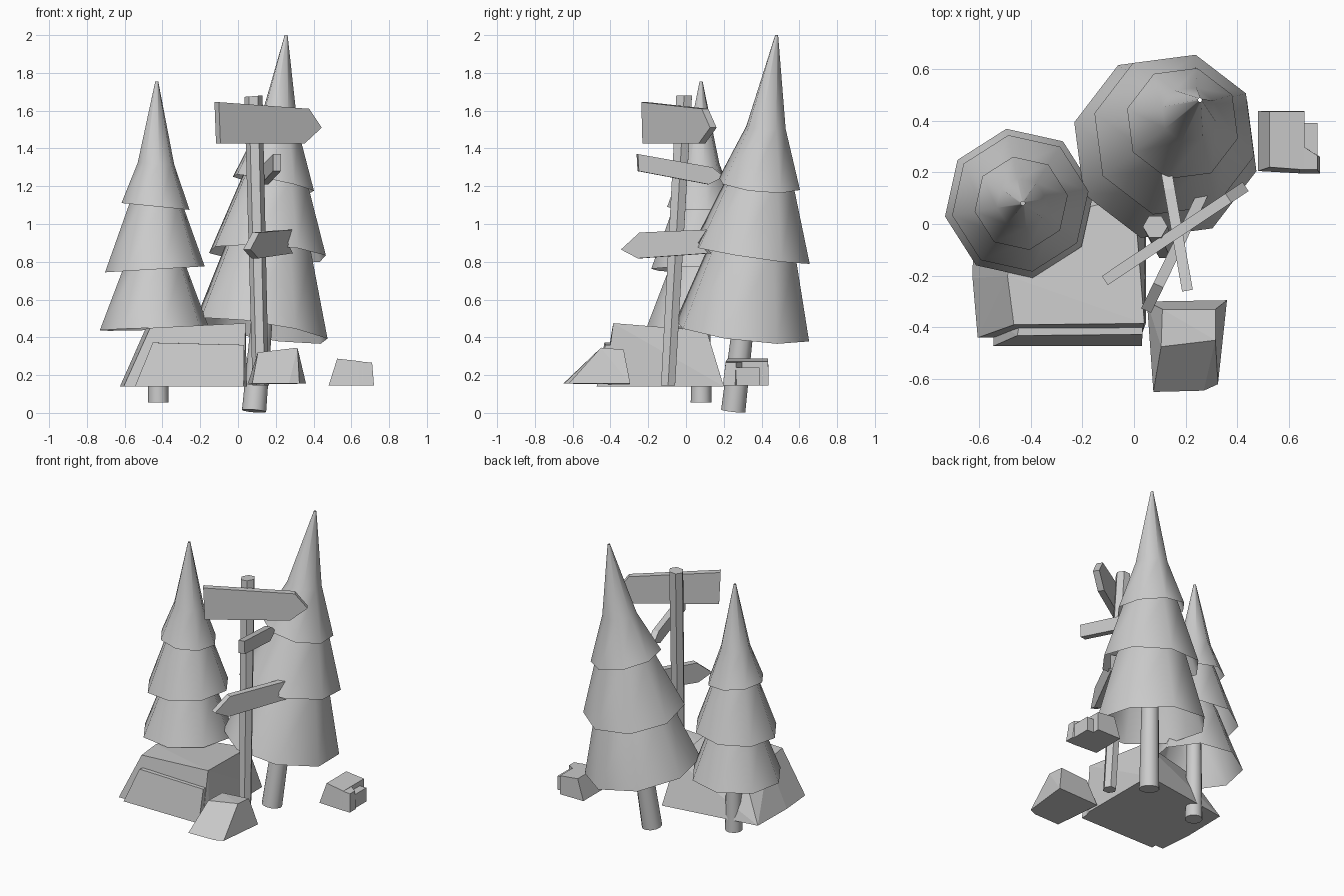
import bpy, bmesh
from math import radians, cos, sin
from mathutils import Vector

if "Cube" in bpy.data.objects:
    bpy.data.objects.remove(bpy.data.objects["Cube"])


def finish(name, bm, smooth=False, closed=True):
    if closed:
        bmesh.ops.recalc_face_normals(bm, faces=bm.faces)
    me = bpy.data.meshes.new(name)
    bm.to_mesh(me)
    bm.free()
    ob = bpy.data.objects.new(name, me)
    bpy.context.collection.objects.link(ob)
    if smooth:
        me.shade_smooth()
        me.set_sharp_from_angle(angle=radians(60))
    return ob


def loft(name, rings, sides, turn, smooth=True, caps=True):
    """Stack of tilted rings: (centre, radius, (slope_x, slope_y))."""
    bm = bmesh.new()
    loops = []
    for c, r, (tx, ty) in rings:
        loop = []
        for i in range(sides):
            a = radians(turn + 360 * i / sides)
            dx, dy = r * cos(a), r * sin(a)
            loop.append(bm.verts.new((c[0] + dx, c[1] + dy, c[2] - tx * dx - ty * dy)))
        loops.append(loop)
    for lo, hi in zip(loops, loops[1:]):
        for i in range(sides):
            j = (i + 1) % sides
            bm.faces.new((lo[i], lo[j], hi[j], hi[i]))
    if caps:
        bm.faces.new(loops[0][::-1])
        bm.faces.new(loops[-1])
    return finish(name, bm, smooth, caps)


def rock(name, *hulls):
    """Rock made of one or more convex chunks."""
    bm = bmesh.new()
    for pts in hulls:
        vs = [bm.verts.new(p) for p in pts]
        res = bmesh.ops.convex_hull(bm, input=vs)
        junk = [v for v in res["geom_interior"] if isinstance(v, bmesh.types.BMVert)]
        bmesh.ops.delete(bm, geom=junk, context='VERTS')
    bmesh.ops.dissolve_limit(bm, angle_limit=radians(2), verts=bm.verts, edges=bm.edges)
    return finish(name, bm)


def sign(name, start, tip, outline, thick=0.042):
    """Board in a vertical plane; outline is (distance from start, z)."""
    s, t = Vector(start), Vector(tip)
    d = (t - s).normalized()
    n = Vector((-d.y, d.x)) * thick / 2
    bm = bmesh.new()
    sides = []
    for k in (-1, 1):
        sides.append([bm.verts.new((*(s + d * u + n * k), z)) for u, z in outline])
    a, b = sides
    bm.faces.new(a)
    bm.faces.new(b[::-1])
    for i in range(len(a)):
        j = (i + 1) % len(a)
        bm.faces.new((a[i], b[i], b[j], a[j]))
    return finish(name, bm)


def tree(name, foot, tip, turn, trunk_r, trunk_top, layers, shift=0.0):
    """Leaning trunk plus open overlapping skirts; layer = (tilt, [(z, radius)...])."""
    f, t = Vector(foot), Vector(tip)

    def at(z):
        return f.lerp(t, (z - f.z) / (t.z - f.z))
    lean = ((t.x - f.x) / (t.z - f.z), (t.y - f.y) / (t.z - f.z))
    loft(name + "_trunk", [(at(f.z), trunk_r, lean), (at(trunk_top), trunk_r * 0.85, lean)], 12, 0)
    f.x += shift
    for i, (tilt, prof) in enumerate(layers):
        rings = [(at(z), r, tilt if k == 0 else (tilt[0] / 2, tilt[1] / 2))
                 for k, (z, r) in enumerate(prof)]
        loft(f"{name}_foliage_{i + 1}", rings, 8, turn, True, caps=False)


# Trees
tree("small_tree", (-0.422, 0.08, 0.055), (-0.43, 0.08, 1.755), 10, 0.055, 0.6, [
    ((-0.03, 0.02), [(0.445, 0.293), (0.78, 0.165), (0.86, 0.135)]),
    ((-0.06, 0.0), [(0.76, 0.268), (1.10, 0.145), (1.17, 0.12)]),
    ((0.1, 0.0), [(1.093, 0.183), (1.32, 0.098), (1.755, 0.008)]),
], shift=-0.025)
tree("large_tree", (0.085, 0.25, 0.01), (0.255, 0.48, 2.0), 30, 0.064, 0.6, [
    ((0.15, 0.12), [(0.435, 0.365), (0.87, 0.235), (0.95, 0.20)]),
    ((0.06, 0.15), [(0.84, 0.32), (1.22, 0.185), (1.30, 0.155)]),
    ((0.2, 0.1), [(1.213, 0.222), (1.51, 0.108), (2.0, 0.008)]),
])

# Signpost
loft("sign_post", [((0.12, -0.095, 0.145), 0.043, (0, 0)),
                   ((0.082, -0.01, 1.677), 0.048, (-0.08, 0))], 6, 0, False)
sign("top_sign", (-0.113, -0.219), (0.435, 0.147),
     [(0, 1.645), (0.575, 1.61), (0.655, 1.51), (0.545, 1.425), (0.01, 1.427)])
sign("middle_sign", (0.207, -0.258), (0.125, 0.205),
     [(0, 1.37), (0.40, 1.30), (0.464, 1.25), (0.38, 1.21), (0.005, 1.28)])
sign("lower_sign", (0.267, 0.118), (0.047, -0.335),
     [(0, 0.97), (0.395, 0.955), (0.504, 0.865), (0.405, 0.818), (-0.01, 0.845), (0.05, 0.90)])

# Large rock with a stepped front slab
rock("large_rock",
     [(-0.605, -0.44, 0.14), (0.03, -0.43, 0.14), (0.047, -0.38, 0.14), (0.045, 0.2, 0.14),
      (-0.62, 0.10, 0.14), (-0.625, -0.21, 0.14),
      (0.04, -0.385, 0.475), (-0.465, -0.39, 0.45), (-0.49, -0.2, 0.445),
      (-0.44, 0.0, 0.435), (0.0, 0.11, 0.435)],
     [(-0.545, -0.473, 0.14), (0.03, -0.473, 0.14), (0.033, -0.427, 0.36), (-0.452, -0.432, 0.372),
      (-0.54, -0.37, 0.14), (0.03, -0.37, 0.14), (0.033, -0.37, 0.36), (-0.44, -0.37, 0.372)])

# Front rock
rock("front_rock",
     [(0.05, -0.30, 0.15), (0.36, -0.295, 0.155), (0.325, -0.62, 0.155), (0.27, -0.645, 0.155),
      (0.075, -0.65, 0.155), (0.105, -0.475, 0.32), (0.315, -0.45, 0.345),
      (0.315, -0.33, 0.335), (0.11, -0.33, 0.32)])

# Side rock with a small step
rock("side_rock",
     [(0.48, 0.205, 0.145), (0.66, 0.195, 0.145), (0.66, 0.437, 0.145), (0.48, 0.437, 0.145),
      (0.525, 0.22, 0.287), (0.66, 0.21, 0.272), (0.66, 0.435, 0.272), (0.525, 0.435, 0.287)],
     [(0.64, 0.195, 0.145), (0.72, 0.195, 0.145), (0.72, 0.26, 0.145), (0.64, 0.31, 0.145),
      (0.64, 0.21, 0.272), (0.71, 0.21, 0.266), (0.71, 0.265, 0.266), (0.64, 0.31, 0.272)],
     [(x, y, z) for x in (0.64, 0.71) for y in (0.26, 0.39) for z in (0.145, 0.24)])
